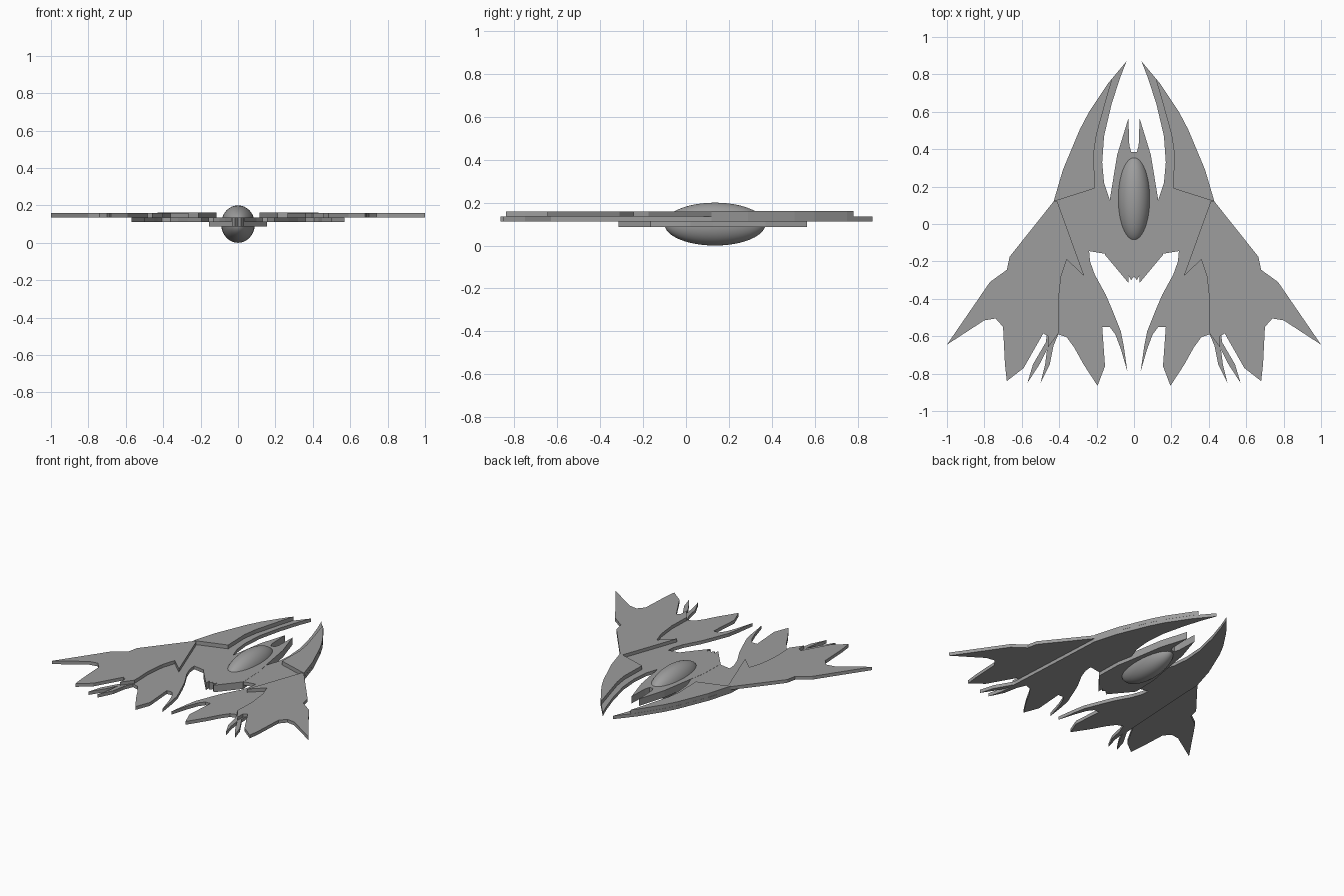
import bpy
import bmesh
from mathutils import Vector

old_cube = bpy.data.objects.get("Cube")
if old_cube:
    bpy.data.objects.remove(old_cube, do_unlink=True)


def make_material(name, colour):
    material = bpy.data.materials.new(name)
    material.use_nodes = True
    material.diffuse_color = colour
    for node in material.node_tree.nodes:
        if node.type == "BSDF_PRINCIPLED":
            node.inputs["Base Color"].default_value = colour
    return material


hull_grey = make_material("hull grey", (0.34, 0.34, 0.34, 1.0))


def make_plate(name, outline, bottom, top, mirrored=True):
    """Extrude a flat outline into a plate, optionally mirrored across x."""
    bm = bmesh.new()
    base = bm.faces.new([bm.verts.new((x, y, bottom)) for x, y in outline])
    extruded = bmesh.ops.extrude_face_region(bm, geom=[base])
    moved = [v for v in extruded["geom"] if isinstance(v, bmesh.types.BMVert)]
    bmesh.ops.translate(bm, verts=moved, vec=Vector((0, 0, top - bottom)))
    bmesh.ops.recalc_face_normals(bm, faces=bm.faces)
    # Split the concave caps cleanly
    caps = [f for f in bm.faces if len(f.verts) > 4]
    bmesh.ops.triangulate(bm, faces=caps, ngon_method="EAR_CLIP")
    mesh = bpy.data.meshes.new(name)
    bm.to_mesh(mesh)
    bm.free()
    mesh.materials.append(hull_grey)
    plate = bpy.data.objects.new(name, mesh)
    bpy.context.collection.objects.link(plate)
    if mirrored:
        mirror = plate.modifiers.new("Mirror", "MIRROR")
        mirror.use_mirror_merge = False
    return plate


# Shared curved outer edge of the long prongs, from root to near the tip
prong_edge = [(.43, .12), (.38, .29), (.29, .505), (.24, .6), (.14, .75)]

# Inner wing layer: long prong, root and trailing claws
prong_inner = [(.04, .87), (.075, .78), (.12, .64), (.16, .47),
               (.17, .33), (.16, .22), (.13, .13)]
wing_root = [(.15, -.16), (.24, -.145), (.235, -.2), (.21, -.27),
             (.15, -.38), (.12, -.45), (.07, -.575)]
inner_claw = [(.055, -.65), (.035, -.79), (.07, -.67), (.1, -.59),
              (.13, -.55), (.17, -.55)]
broad_claw = [(.155, -.76), (.195, -.865), (.27, -.75), (.32, -.66),
              (.36, -.605), (.405, -.59)]
thin_claws = [(.43, -.65), (.45, -.75), (.5, -.85), (.475, -.75),
              (.465, -.67), (.505, -.75), (.57, -.85), (.54, -.75),
              (.47, -.63)]
make_plate("inner_wings",
           prong_edge + prong_inner + wing_root + inner_claw
           + broad_claw + thin_claws, .111, .1345)

# Outer wing layer: swept blade and hooked rear claw
outer_edge = [(.43, .12), (.665, -.175), (.68, -.245), (.77, -.31),
              (1, -.645)]
outer_hook = [(.8, -.515), (.74, -.505), (.7, -.55), (.69, -.75),
              (.68, -.84), (.59, -.77), (.485, -.585)]
outer_inside = [(.46, -.6), (.46, -.66), (.4, -.58), (.405, -.42),
                (.39, -.28), (.36, -.19), (.265, -.28), (.41, .12)]
make_plate("outer_wings", outer_edge + outer_hook + outer_inside, .135, .158)

# Raised armour along the prongs
armour_inside = [(.115, .78), (.15, .66), (.2, .48), (.215, .38), (.21, .19)]
make_plate("prong_armour", prong_edge + armour_inside, .135, .162)

# Central body with a forked nose and notched tail
body_half = [(.015, .385), (.025, .42), (.03, .565), (.09, .37), (.13, .125),
             (.15, .02), (.155, -.165), (.03, -.315), (.03, -.275),
             (.015, -.3)]
body_outline = body_half + [(0, -.28)] + [(-x, y) for x, y in reversed(body_half)]
make_plate("central_body", body_outline, .086, .1355, mirrored=False)

# Smooth pod through the middle of the body
bpy.ops.mesh.primitive_uv_sphere_add(segments=48, ring_count=24, radius=1,
                                     location=(0, .135, .1))
pod = bpy.context.object
pod.name = "pod"
pod.scale = (.09, .235, .1)
pod.data.materials.append(hull_grey)
bpy.ops.object.shade_smooth()
